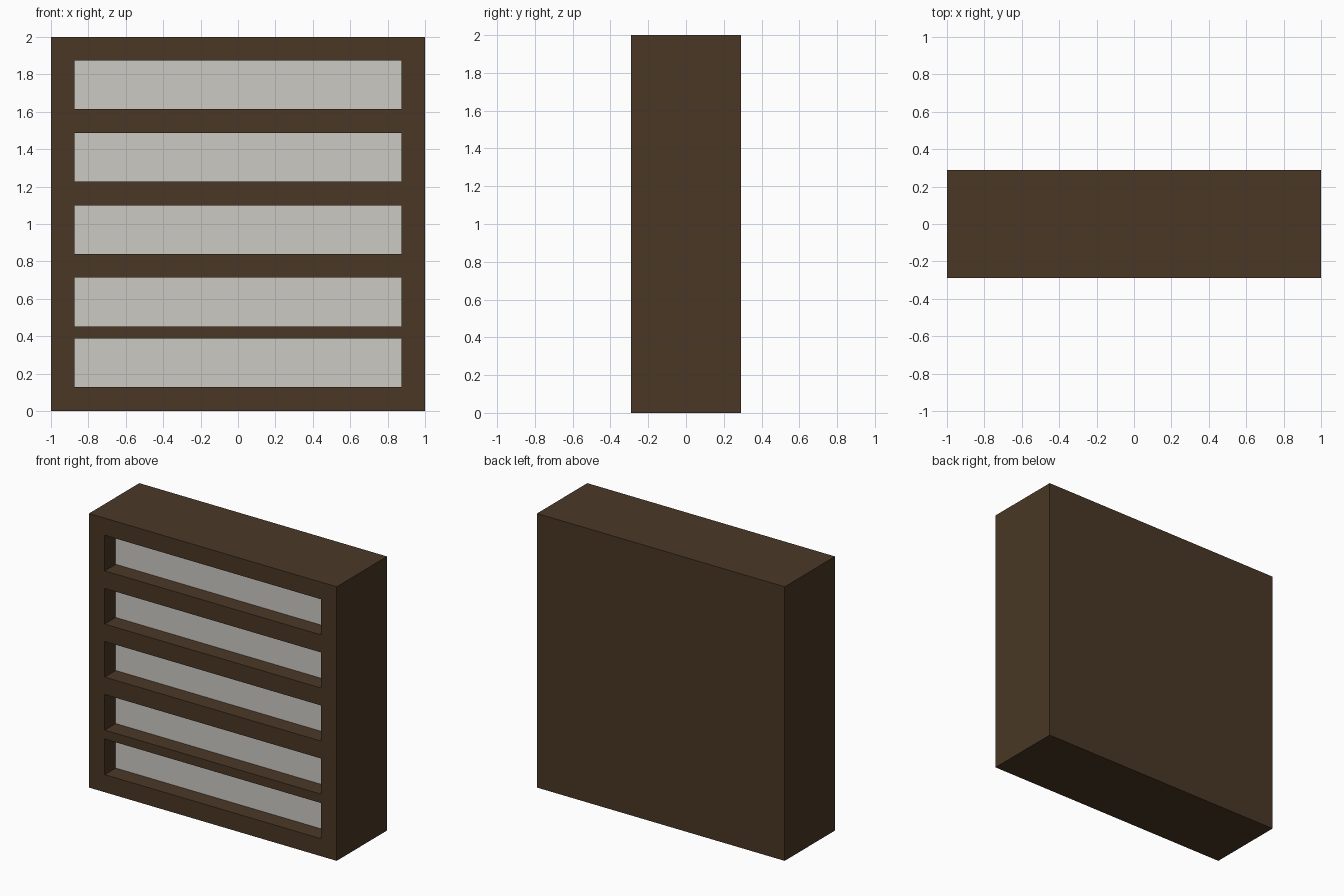
import bpy
import bmesh
from mathutils import Vector

cube = bpy.data.objects.get("Cube")
if cube:
    bpy.data.objects.remove(cube, do_unlink=True)

WIDTH, DEPTH, HEIGHT = 2.0, 0.58, 2.0
SLOT_X = 0.873                     # half width of each slot
SLOT_H = 0.26                      # height of each slot
SLOT_DEPTH = 0.127
SLOT_BOTTOMS = [0.128, 0.453, 0.84, 1.227, 1.615]


def material(name, color):
    mat = bpy.data.materials.new(name)
    mat.use_nodes = True
    mat.diffuse_color = color
    bsdf = mat.node_tree.nodes["Principled BSDF"]
    bsdf.inputs["Base Color"].default_value = color
    bsdf.inputs["Roughness"].default_value = 0.8
    return mat


def front_faces(bm):
    return [f for f in bm.faces if f.normal.y < -0.9]


def cut_front(bm, point, normal):
    """Score a straight line across the front side only."""
    faces = front_faces(bm)
    edges = {e for f in faces for e in f.edges}
    verts = {v for f in faces for v in f.verts}
    bmesh.ops.bisect_plane(bm, geom=[*verts, *edges, *faces], dist=1e-5,
                           plane_co=point, plane_no=normal)
    bm.normal_update()


# Solid cabinet block
bm = bmesh.new()
bmesh.ops.create_cube(bm, size=1.0)
bmesh.ops.scale(bm, vec=(WIDTH, DEPTH, HEIGHT), verts=bm.verts)
bmesh.ops.translate(bm, vec=(0, 0, HEIGHT / 2), verts=bm.verts)
bm.normal_update()

# Score the slot outlines on the front
for x in (-SLOT_X, SLOT_X):
    cut_front(bm, (x, 0, 0), (1, 0, 0))
for z in SLOT_BOTTOMS:
    cut_front(bm, (0, 0, z), (0, 0, 1))
    cut_front(bm, (0, 0, z + SLOT_H), (0, 0, 1))


def is_slot(face):
    c = face.calc_center_median()
    return abs(c.x) < SLOT_X and any(z < c.z < z + SLOT_H for z in SLOT_BOTTOMS)


# Push the slots inward and give their back panels the pale colour
slots = [f for f in front_faces(bm) if is_slot(f)]
panels = bmesh.ops.extrude_discrete_faces(bm, faces=slots)["faces"]
for face in panels:
    bmesh.ops.translate(bm, vec=Vector((0, SLOT_DEPTH, 0)), verts=face.verts)
    face.material_index = 1
bmesh.ops.recalc_face_normals(bm, faces=bm.faces)

mesh = bpy.data.meshes.new("slotted_cabinet")
bm.to_mesh(mesh)
bm.free()
mesh.materials.append(material("dark brown wood", (0.068, 0.039, 0.019, 1)))
mesh.materials.append(material("pale grey panel", (0.60, 0.585, 0.545, 1)))
cabinet = bpy.data.objects.new("slotted_cabinet", mesh)
bpy.context.collection.objects.link(cabinet)
